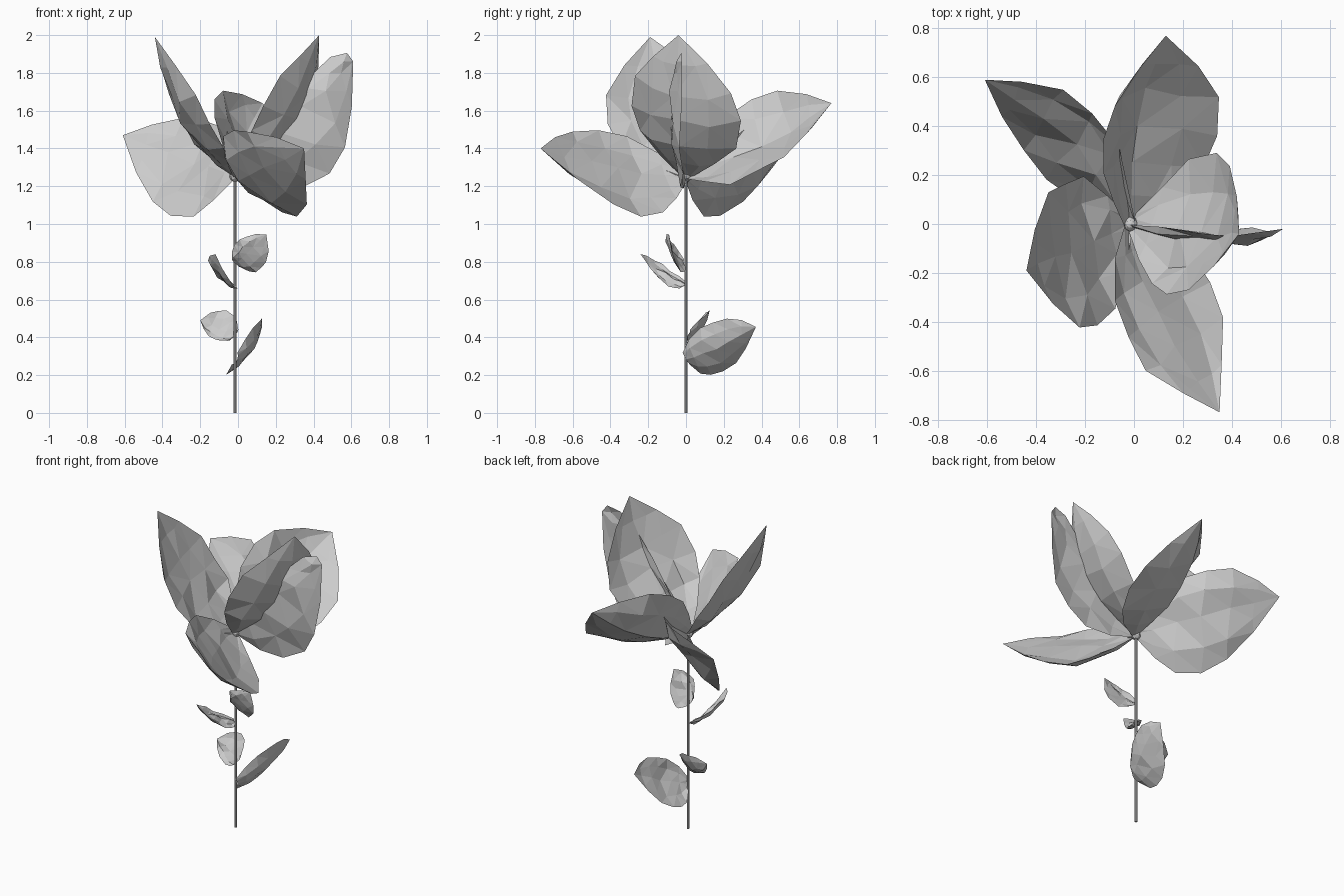
import bpy, bmesh, random
from mathutils import Vector

if "Cube" in bpy.data.objects:
    bpy.data.objects.remove(bpy.data.objects["Cube"])

random.seed(4)
X = -0.015                                       # stem position
STEPS = [0, .12, .28, .46, .64, .83, 1]          # stations base to tip
PETAL_WIDTH = [.12, .52, .9, 1, .9, .5, 0]       # half width at each station
LEAF_WIDTH = [.28, .74, .95, 1, .92, .58, 0]
ACROSS = [-1, -.6, -.05, .55, 1]                 # columns, edge to edge


def blade(name, base, tip, left, right, depth, jitter, width):
    """Cupped low-poly petal or leaf: outer and inner skins sharing one rim."""
    base, tip, left, right = map(Vector, (base, tip, left, right))
    chord = tip - base
    normal = chord.cross(right - left).normalized()
    if normal.z > 0:
        normal = -normal                         # the back of the cup faces down

    def edge(p):
        t = max(.25, min(.78, (p - base).dot(chord) / chord.length_squared))
        return t, p - (base + chord * t)

    (tl, dl), (tr, dr) = edge(left), edge(right)
    bm = bmesh.new()
    outer, inner = [], []
    last = len(STEPS) - 1
    for i, (s, w) in enumerate(zip(STEPS, width)):
        if i == last:
            v = bm.verts.new(tip)
            outer.append([v])
            inner.append([v])
            continue
        row_o, row_i = [], []
        for u in ACROSS:
            k = (u + 1) / 2
            peak = tl * (1 - k) + tr * k
            along = s + (peak - .5) * 4 * s * (1 - s)
            side = dr if u > 0 else dl
            noise = Vector([random.uniform(-jitter, jitter) for _ in range(3)]) * min(1, w)
            p = base + chord * along + side * (abs(u) * w) + noise
            cup = normal * depth * (1 - u * u) * w
            v = bm.verts.new(p + cup)
            row_o.append(v)
            if abs(u) == 1 or i == 0:
                row_i.append(v)
            else:
                lift = random.uniform(.4, .75)
                row_i.append(bm.verts.new(p + cup * lift))
        outer.append(row_o)
        inner.append(row_i)
    for skin in (outer, inner):
        for a, b in zip(skin, skin[1:]):
            for j in range(len(ACROSS) - 1):
                if len(b) == 1:
                    quad = (a[j], a[j + 1], b[0])
                else:
                    quad = (a[j], a[j + 1], b[j + 1], b[j])
                bm.faces.new(quad if skin is outer else quad[::-1])
    bmesh.ops.triangulate(bm, faces=bm.faces[:])
    bmesh.ops.recalc_face_normals(bm, faces=bm.faces[:])
    mesh = bpy.data.meshes.new(name)
    bm.to_mesh(mesh)
    bm.free()
    bpy.context.collection.objects.link(bpy.data.objects.new(name, mesh))


# Stem and the small bulb that carries the petals
bpy.ops.mesh.primitive_cylinder_add(vertices=8, radius=.008, depth=1.25, location=(X, 0, .625))
bpy.context.object.name = "stem"
bpy.ops.mesh.primitive_uv_sphere_add(segments=8, ring_count=6, radius=.032, location=(X, 0, 1.255))
bpy.context.object.name = "flower_bulb"

# Six petals: tip, one edge, other edge, cup depth
petals = {
    "petal_back": ((.13, .77, 1.64), (-.12, .38, 1.68), (.36, .40, 1.28), .10),
    "petal_back_left": ((-.61, .59, 1.47), (-.2, .47, 1.56), (-.37, .2, 1.05), .09),
    "petal_left": ((-.44, -.19, 1.99), (-.17, -.42, 1.57), (-.3, .17, 1.62), .11),
    "petal_front": ((.35, -.77, 1.4), (-.02, -.5, 1.5), (.32, -.28, 1.05), .11),
    "petal_right_inner": ((.43, -.04, 2.0), (.35, .28, 1.57), (.16, -.29, 1.67), .13),
    "petal_right_outer": ((.61, -.02, 1.86), (.42, -.04, 1.82), (.51, -.03, 1.29), .07),
}
for name, (tip, left, right, depth) in petals.items():
    blade(name, (X, 0, 1.26), tip, left, right, depth, .016, PETAL_WIDTH)

# Four leaves: base height, tip, one edge, other edge, cup depth
leaves = {
    "leaf_top_right": (.80, (.15, -.09, .945), (.02, -.09, .92), (.13, -.04, .77), .045),
    "leaf_top_left": (.69, (-.12, -.24, .84), (-.15, -.14, .79), (-.03, -.1, .68), .05),
    "leaf_low_left": (.42, (-.2, .07, .49), (-.07, .12, .54), (-.13, .02, .39), .045),
    "leaf_low_back": (.29, (.11, .37, .455), (.11, .16, .49), (-.04, .21, .23), .05),
}
for name, (z, tip, left, right, depth) in leaves.items():
    blade(name, (X, 0, z), tip, left, right, depth, .007, LEAF_WIDTH)
